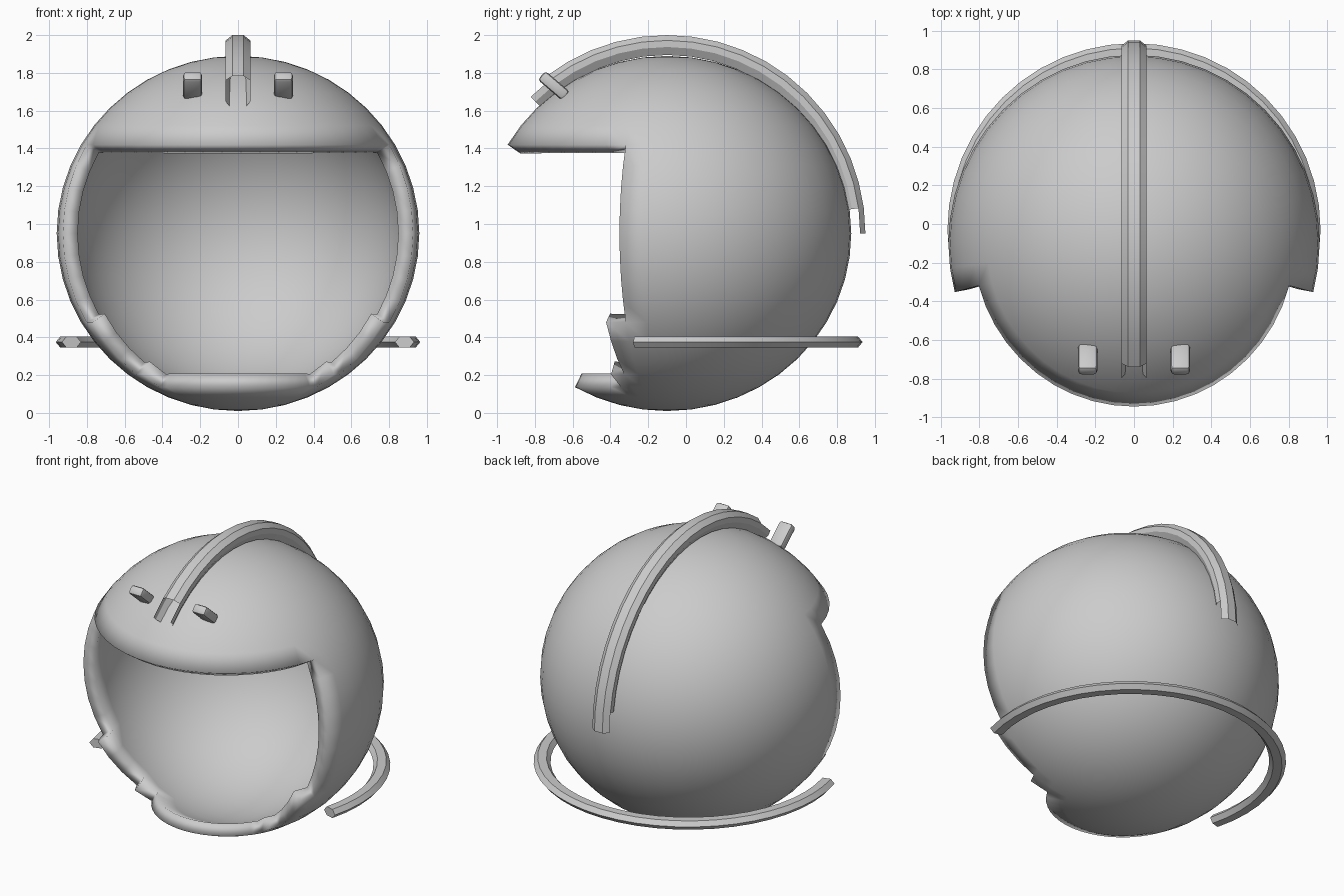
import bpy, bmesh
from math import sin, cos, radians, degrees, atan2, asin
from mathutils import Matrix, Vector

if "Cube" in bpy.data.objects:
    bpy.data.objects.remove(bpy.data.objects["Cube"])

CY, CZ = -0.1, 0.95            # centre of the shell
RX, RY, RZ = 0.96, 0.975, 0.94


def finish(bm, name, angle=30, recalc=True):
    if recalc:
        bmesh.ops.recalc_face_normals(bm, faces=bm.faces)
    me = bpy.data.meshes.new(name)
    bm.to_mesh(me)
    bm.free()
    ob = bpy.data.objects.new(name, me)
    bpy.context.collection.objects.link(ob)
    bpy.ops.object.select_all(action='DESELECT')
    ob.select_set(True)
    bpy.context.view_layer.objects.active = ob
    bpy.ops.object.shade_smooth_by_angle(angle=radians(angle))
    return ob


# Helmet shell: sphere with a stepped face opening, thickened inwards
bm = bmesh.new()
bmesh.ops.create_uvsphere(bm, u_segments=48, v_segments=24, radius=1)


def in_opening(f):
    c = f.calc_center_median().normalized()
    lat = degrees(asin(c.z))
    off = abs(degrees(atan2(c.x, -c.y)))
    if not -60 < lat < 30:
        return False
    limit = 75 if lat > -30 else 67.5 if lat > -52.5 else 60
    return off < limit


bmesh.ops.delete(bm, geom=[f for f in bm.faces if in_opening(f)], context='FACES')
bm.transform(Matrix.Translation((0, CY, CZ)) @ Matrix.Diagonal((RX, RY, RZ, 1)))
shell = finish(bm, "helmet_shell", recalc=False)
sol = shell.modifiers.new("thickness", 'SOLIDIFY')
sol.thickness = 0.08
sol.offset = -1


# Sweep a section (side, radius) around an arc; spans give start/end step per strip
def sweep(name, section, place, spans, closed, step=7.5, cap=False):
    bm = bmesh.new()
    lo, hi = min(s[0] for s in spans), max(s[1] for s in spans)
    rows = {i: [bm.verts.new(place(radians(i * step), s, r)) for s, r in section]
            for i in range(lo, hi + 1)}
    n = len(section)
    for j in range(n if closed else n - 1):
        a, b = spans[j]
        k = (j + 1) % n
        for i in range(a, b):
            bm.faces.new((rows[i][j], rows[i][k], rows[i + 1][k], rows[i + 1][j]))
    if cap:
        bm.faces.new(rows[lo])
        bm.faces.new(rows[hi])
    bmesh.ops.delete(bm, geom=[v for v in bm.verts if not v.link_faces], context='VERTS')
    return finish(bm, name)


# Crest over the top: sides reach further forward, top reaches further down the back
half = [(0.04, 0.945), (0.065, 0.987), (0.065, 1.022), (0.03, 1.05)]
crest_section = half + [(-s, r) for s, r in reversed(half)]
side, top = (1, 18), (0, 17)
sweep("crest", crest_section,
      lambda t, s, r: (s, CY + r * cos(t), CZ + r * sin(t)),
      [side, side, top, top, top, side, side], closed=False)

# Neck ring: hexagonal section, open at the front
ring_section = [(0, 0.965), (0.03, 0.94), (0.03, 0.885),
                (0, 0.86), (-0.03, 0.885), (-0.03, 0.94)]
sweep("neck_ring", ring_section,
      lambda t, s, r: (r * cos(t), -0.03 + r * sin(t), 0.375 + s),
      [(-2, 26)] * 6, closed=True, cap=True)

# Pair of pegs on the forehead
axis = Vector((0, -0.76, 0.65))
rot = axis.to_track_quat('Z', 'Y').to_matrix().to_4x4()
for sx, label in ((-1, "left"), (1, "right")):
    bm = bmesh.new()
    bmesh.ops.create_cube(bm, size=1)
    bm.transform(Matrix.Diagonal((0.1, 0.062, 0.17, 1)))
    bmesh.ops.bevel(bm, geom=bm.edges[:], offset=0.018, segments=2,
                    profile=0.5, affect='EDGES')
    bm.transform(Matrix.Translation((sx * 0.24, -0.70, 1.732)) @ rot)
    finish(bm, "forehead_peg_" + label)
